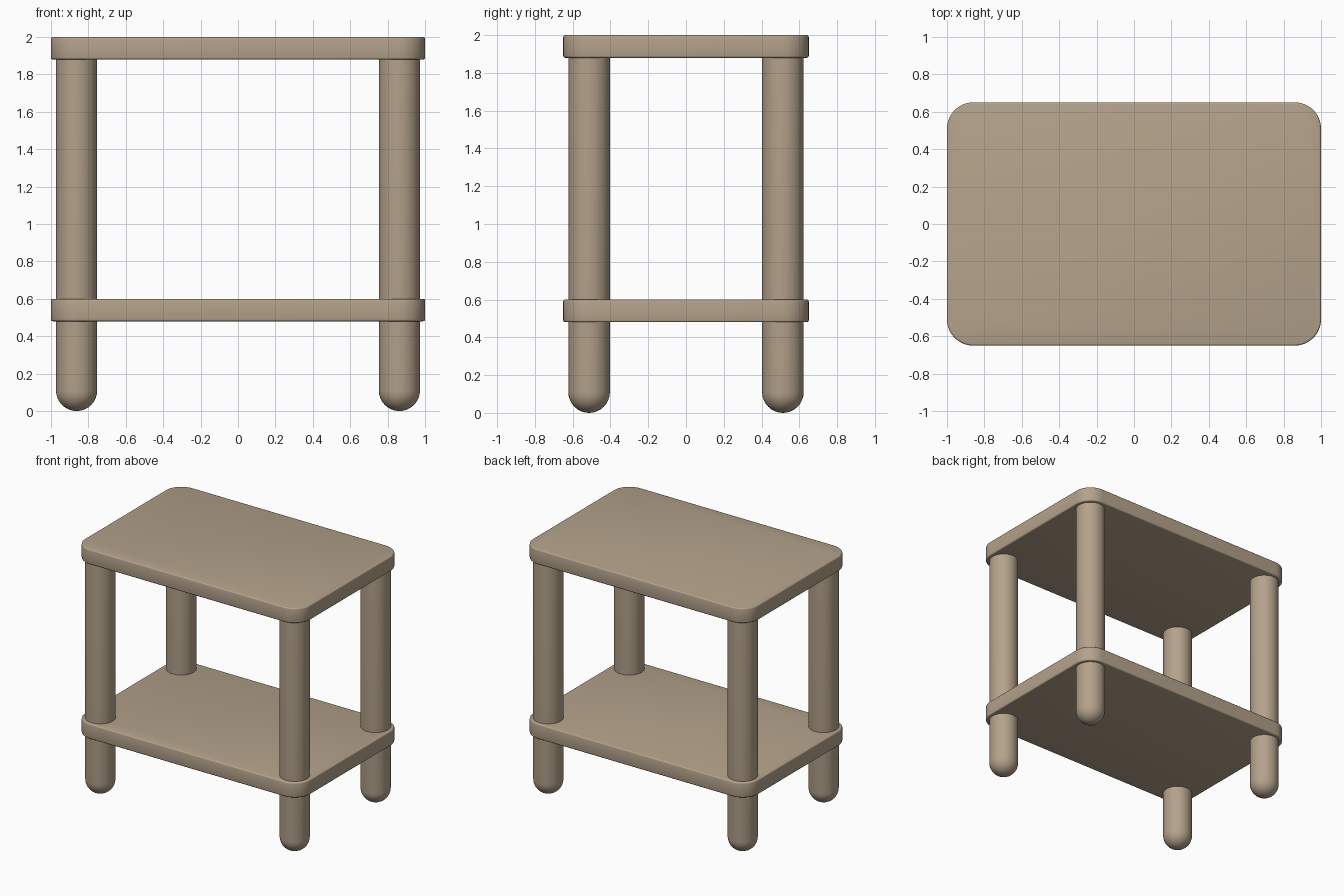
import bpy, bmesh, math
from mathutils import Matrix

cube = bpy.data.objects.get("Cube")
if cube:
    bpy.data.objects.remove(cube, do_unlink=True)

# Single warm wood colour
wood = bpy.data.materials.new("warm_beige_wood")
wood.use_nodes = True
colour = (0.456, 0.361, 0.258, 1.0)
wood.diffuse_color = colour
bsdf = wood.node_tree.nodes["Principled BSDF"]
bsdf.inputs["Base Color"].default_value = colour
bsdf.inputs["Roughness"].default_value = 0.6


def finish(name, bm, angle):
    """Turn a bmesh into a smooth-shaded object with the wood material."""
    bmesh.ops.recalc_face_normals(bm, faces=bm.faces)
    mesh = bpy.data.meshes.new(name)
    bm.to_mesh(mesh)
    bm.free()
    mesh.materials.append(wood)
    obj = bpy.data.objects.new(name, mesh)
    bpy.context.collection.objects.link(obj)
    bpy.ops.object.select_all(action='DESELECT')
    obj.select_set(True)
    bpy.context.view_layer.objects.active = obj
    bpy.ops.object.shade_smooth_by_angle(angle=math.radians(angle))
    return obj


def board(name, z0, z1, half_x=1.0, half_y=0.65, corner=0.14, edge=0.01):
    """Flat board with rounded corners and softened rims."""
    bm = bmesh.new()
    size = Matrix.Diagonal((2 * half_x, 2 * half_y, z1 - z0, 1))
    bmesh.ops.create_cube(bm, size=1, matrix=Matrix.Translation((0, 0, (z0 + z1) / 2)) @ size)
    # Round the four upright corners
    upright = [e for e in bm.edges if abs(e.verts[0].co.z - e.verts[1].co.z) > 0.01]
    bmesh.ops.bevel(bm, geom=upright, offset=corner, segments=10, profile=0.5, affect='EDGES')
    # Soften the top and bottom rims
    rims = [e for e in bm.edges if abs(e.verts[0].co.z - e.verts[1].co.z) < 0.001]
    bmesh.ops.bevel(bm, geom=rims, offset=edge, segments=3, profile=0.5, affect='EDGES')
    return finish(name, bm, 35)


def leg(name, x, y, radius=0.11, top=1.89, steps=8):
    """Round post with a domed foot, made by spinning a half profile."""
    bm = bmesh.new()
    profile = [(radius * math.sin(t), radius * (1 - math.cos(t)))
               for t in (i / steps * math.pi / 2 for i in range(steps + 1))]
    profile += [(radius, top), (0, top)]
    verts = [bm.verts.new((r, 0, z)) for r, z in profile]
    edges = [bm.edges.new(pair) for pair in zip(verts, verts[1:])]
    bmesh.ops.spin(bm, geom=verts + edges, cent=(0, 0, 0), axis=(0, 0, 1),
                   angle=2 * math.pi, steps=40, use_duplicate=False)
    bmesh.ops.remove_doubles(bm, verts=bm.verts, dist=0.0005)
    obj = finish(name, bm, 40)
    obj.location = (x, y, 0)
    return obj


# Two matching boards
board("table_top", 1.88, 2.0)
board("lower_shelf", 0.48, 0.60)

# Four posts running through the shelf into the top
for side, sx in (("left", 1), ("right", -1)):
    for end, sy in (("front", -1), ("back", 1)):
        leg(f"{end}_{side}_leg", sx * 0.863, sy * 0.513)
